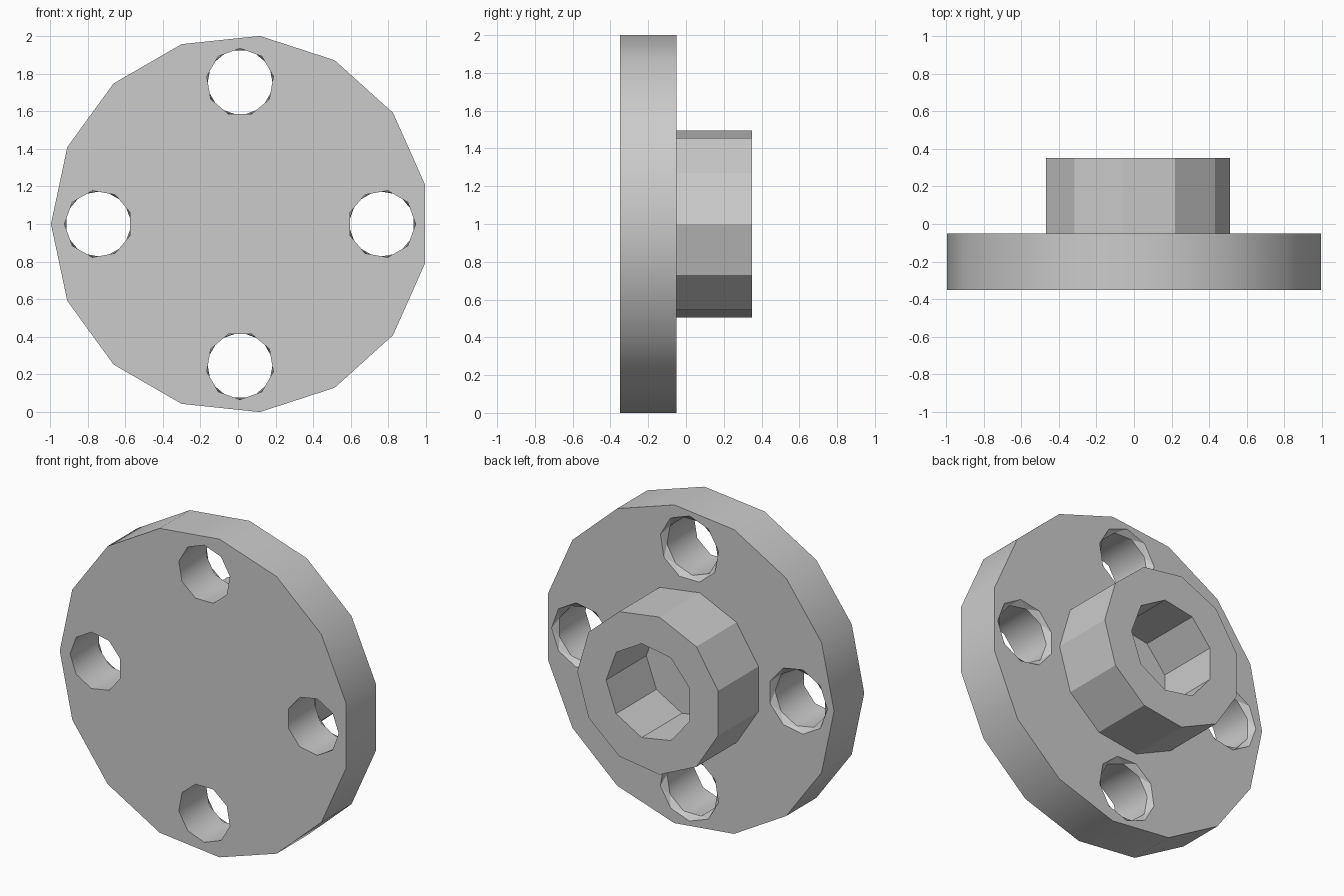
import bpy, bmesh
from math import cos, sin, pi, radians

cube = bpy.data.objects.get("Cube")
if cube:
    bpy.data.objects.remove(cube)

CENTRE_X, CENTRE_Z = 0.011, 1.0
FRONT, FACE, BACK = -0.35, -0.05, 0.35

grey = bpy.data.materials.new("plain grey")
grey.use_nodes = True
colour = (0.6, 0.6, 0.6, 1)
grey.diffuse_color = colour
grey.node_tree.nodes["Principled BSDF"].inputs["Base Color"].default_value = colour


def ring(bm, sides, radius, y, phase=0.0, x=CENTRE_X, z=CENTRE_Z):
    """Closed loop of vertices facing along y."""
    angles = [phase + 2 * pi * i / sides for i in range(sides)]
    return [bm.verts.new((x + radius * cos(a), y, z + radius * sin(a))) for a in angles]


def wall(bm, a, b, twisted=False):
    """Join two loops with quads, or with triangles if they are twisted."""
    n = len(a)
    for i in range(n):
        j = (i + 1) % n
        if twisted:
            bm.faces.new((a[i], a[j], b[i]))
            bm.faces.new((b[i], a[j], b[j]))
        else:
            bm.faces.new((a[i], a[j], b[j], b[i]))


def cap(bm, loops, side):
    """Fill the flat area between an outer loop and its holes."""
    edges = []
    for loop in loops:
        for a, b in zip(loop, loop[1:] + loop[:1]):
            edges.append(bm.edges.get((a, b)) or bm.edges.new((a, b)))
    bmesh.ops.triangle_fill(bm, edges=edges, use_beauty=True, use_dissolve=False,
                            normal=(0, side, 0))


def finish(bm, name):
    bmesh.ops.recalc_face_normals(bm, faces=bm.faces)
    mesh = bpy.data.meshes.new(name)
    bm.to_mesh(mesh)
    bm.free()
    mesh.materials.append(grey)
    obj = bpy.data.objects.new(name, mesh)
    bpy.context.collection.objects.link(obj)
    bpy.ops.object.select_all(action='DESELECT')
    obj.select_set(True)
    bpy.context.view_layer.objects.active = obj
    bpy.ops.object.shade_smooth_by_angle(angle=radians(30))
    return obj


# Flange disc with four bolt holes, chamfered at the back
bm = bmesh.new()
front_loops = [ring(bm, 15, 1.0055, FRONT, pi)]
back_loops = [ring(bm, 15, 1.0055, FACE, pi)]
wall(bm, front_loops[0], back_loops[0])
for k in range(4):
    turn = k * pi / 2
    x = CENTRE_X + 0.754 * cos(turn)
    z = CENTRE_Z + 0.754 * sin(turn)
    step = pi / 9
    mouth = ring(bm, 9, 0.18, FRONT, turn, x, z)
    throat = ring(bm, 9, 0.18, FACE - 0.03, turn + step, x, z)
    lip = ring(bm, 9, 0.205, FACE, turn + 2 * step, x, z)
    wall(bm, mouth, throat, True)
    wall(bm, throat, lip, True)
    front_loops.append(mouth)
    back_loops.append(lip)
cap(bm, front_loops, -1)
cap(bm, back_loops, 1)
finish(bm, "flange_disc")

# Hub tube on the back of the disc; the disc closes its bore
bm = bmesh.new()
outer = [ring(bm, 11, 0.5, y) for y in (FACE, BACK)]
bore = [ring(bm, 9, 0.3, y) for y in (FACE, BACK)]
wall(bm, *outer)
wall(bm, *bore)
cap(bm, (outer[0], bore[0]), -1)
cap(bm, (outer[1], bore[1]), 1)
finish(bm, "hub")
